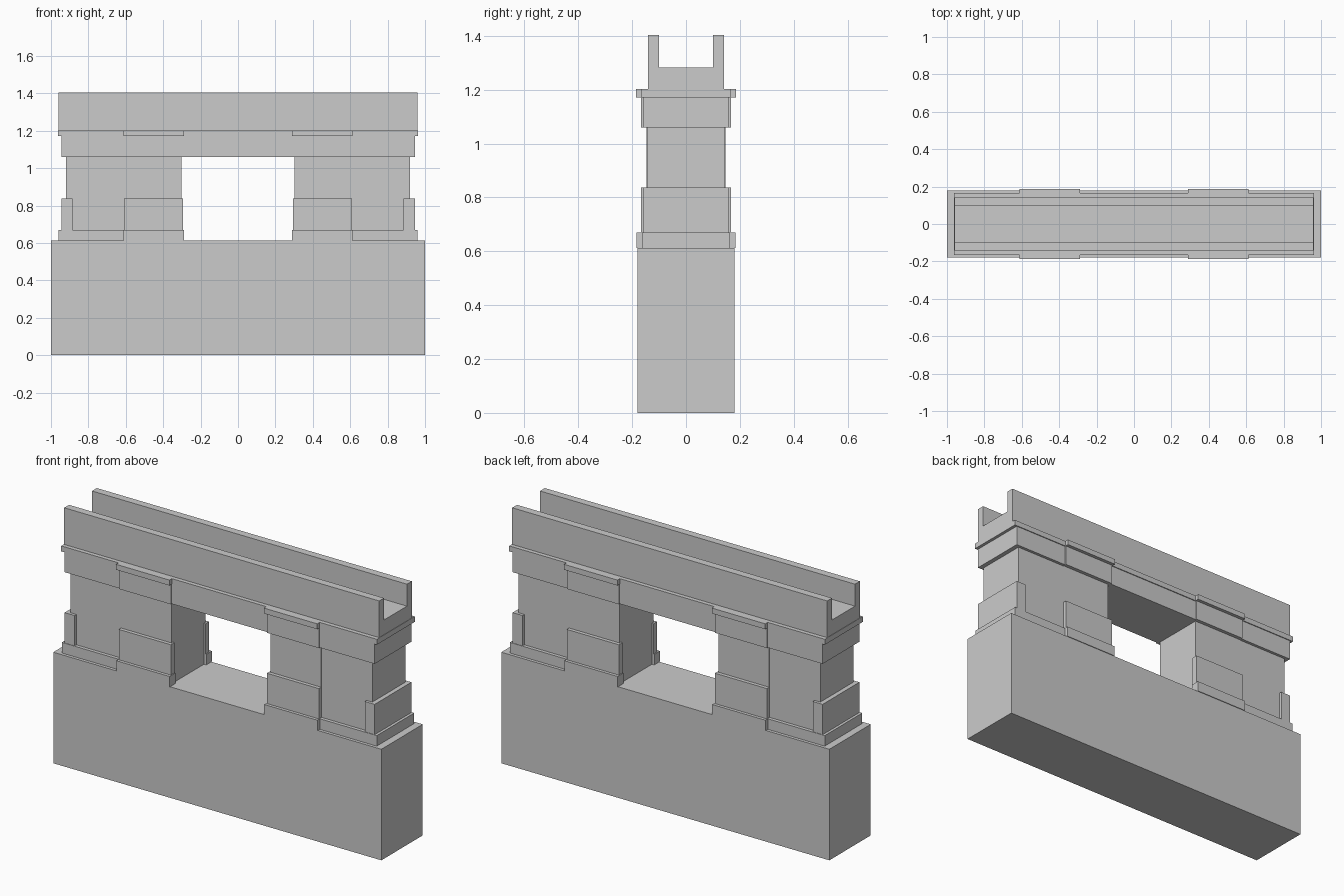
import bpy, bmesh

if "Cube" in bpy.data.objects:
    bpy.data.objects.remove(bpy.data.objects["Cube"])


def box(name, x0, x1, y0, y1, z0, z1):
    bm = bmesh.new()
    bmesh.ops.create_cube(bm, size=1.0)
    for v in bm.verts:
        v.co.x = x1 if v.co.x > 0 else x0
        v.co.y = y1 if v.co.y > 0 else y0
        v.co.z = z1 if v.co.z > 0 else z0
    me = bpy.data.meshes.new(name)
    bm.to_mesh(me)
    bm.free()
    ob = bpy.data.objects.new(name, me)
    bpy.context.collection.objects.link(ob)
    return ob


def extrude_profile(name, pts, x0, x1):
    bm = bmesh.new()
    face = bm.faces.new([bm.verts.new((x0, y, z)) for y, z in pts])
    ext = bmesh.ops.extrude_face_region(bm, geom=[face])
    for v in ext["geom"]:
        if isinstance(v, bmesh.types.BMVert):
            v.co.x = x1
    bmesh.ops.recalc_face_normals(bm, faces=bm.faces)
    me = bpy.data.meshes.new(name)
    bm.to_mesh(me)
    bm.free()
    ob = bpy.data.objects.new(name, me)
    bpy.context.collection.objects.link(ob)
    return ob


def mirror(ob, x=False, y=False):
    m = ob.modifiers.new("mirror", 'MIRROR')
    m.use_axis = (x, y, False)


# Heights of the courses
BASE, PLINTH, DADO, SHAFT, FRIEZE, CORNICE = 0.612, 0.67, 0.837, 1.06, 1.172, 1.202

# Foundation block
box("base_block", -1, 1, -0.18, 0.18, 0, BASE)

# Two piers: shaft, plinth strip and end dado block
mirror(box("pier_shaft", 0.302, 0.92, -0.144, 0.144, BASE, SHAFT), x=True)
mirror(box("pier_plinth", 0.305, 0.96, -0.163, 0.163, BASE, PLINTH), x=True)
mirror(box("pier_end_block", 0.885, 0.945, -0.16, 0.16, PLINTH, DADO), x=True)

# Pilaster plates on the front and back of both piers
plates = [
    ("pilaster_plinth", 0.288, 0.613, 0.184, BASE, PLINTH),
    ("pilaster_dado", 0.293, 0.61, 0.167, PLINTH, DADO),
    ("pilaster_shaft", 0.302, 0.61, 0.147, DADO, SHAFT),
    ("pilaster_frieze", 0.293, 0.61, 0.167, SHAFT, FRIEZE),
    ("pilaster_cornice", 0.288, 0.613, 0.186, FRIEZE, CORNICE),
]
for name, x0, x1, y, z0, z1 in plates:
    mirror(box(name, x0, x1, 0.135, y, z0, z1), x=True, y=True)

# Lintel band and cornice ledge
box("lintel_frieze", -0.945, 0.945, -0.16, 0.16, SHAFT, FRIEZE)
box("cornice_ledge", -0.962, 0.962, -0.165, 0.165, FRIEZE, CORNICE)

# Open channel along the top
W, I, FLOOR, TOP = 0.142, 0.1, 1.283, 1.404
extrude_profile("top_channel", [(-W, CORNICE), (W, CORNICE), (W, TOP), (I, TOP),
                                (I, FLOOR), (-I, FLOOR), (-I, TOP), (-W, TOP)], -0.96, 0.96)
